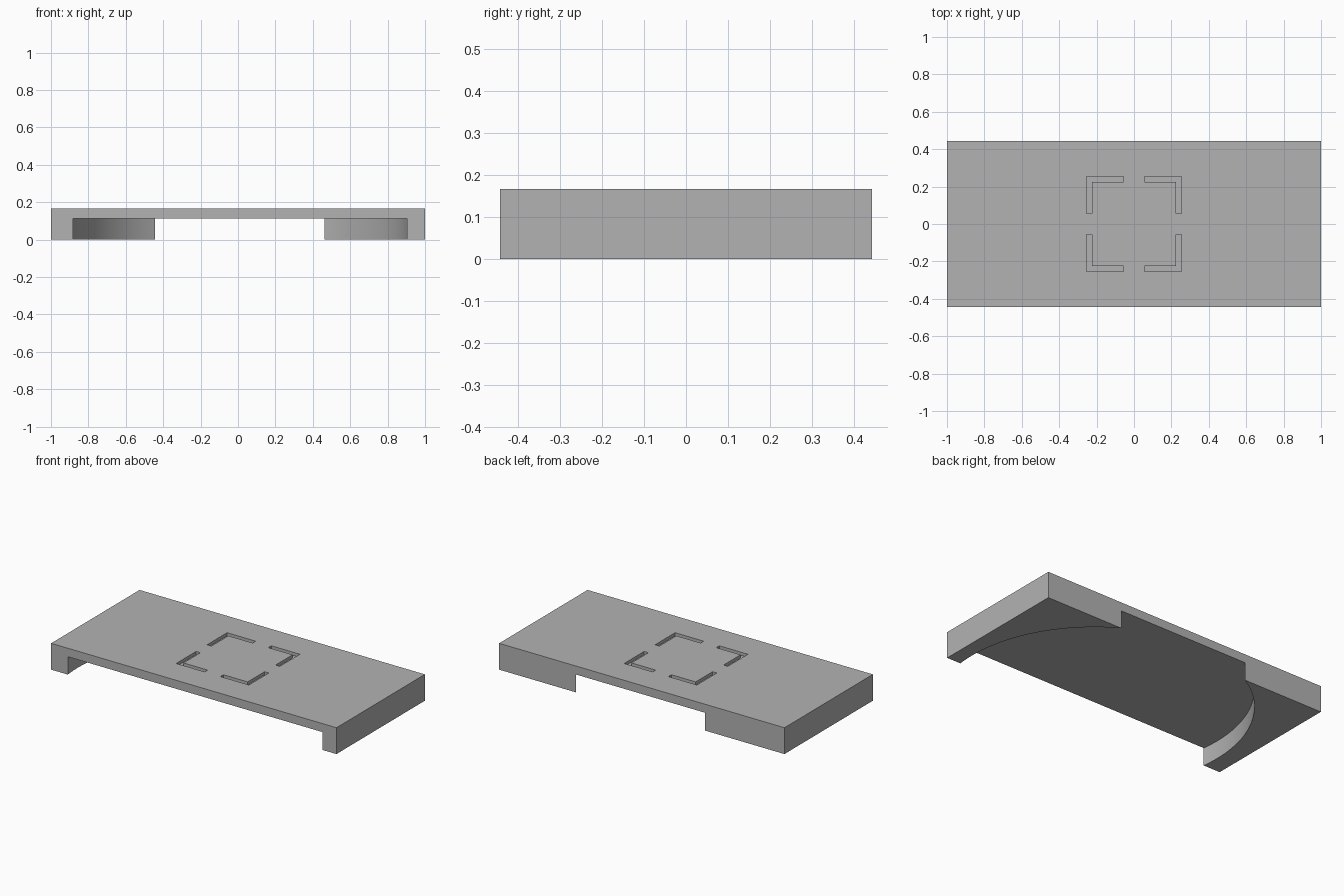
import bpy

default = bpy.data.objects.get("Cube")
if default:
    bpy.data.objects.remove(default, do_unlink=True)

WIDTH, DEPTH, HEIGHT = 2.0, 0.885, 0.167
CEILING = 0.113          # underside of the slab
GROOVE_DEPTH = 0.02
MARK, ARM, LINE = 0.255, 0.20, 0.03

grey = bpy.data.materials.new("plain grey")
grey.use_nodes = True
colour = (0.45, 0.45, 0.45, 1)
grey.diffuse_color = colour
grey.node_tree.nodes["Principled BSDF"].inputs["Base Color"].default_value = colour


def box(name, low, high):
    bpy.ops.mesh.primitive_cube_add(size=1, location=[(a + b) / 2 for a, b in zip(low, high)])
    obj = bpy.context.object
    obj.name = name
    obj.scale = [b - a for a, b in zip(low, high)]
    bpy.ops.object.transform_apply(location=True, rotation=False, scale=True)
    obj.data.materials.append(grey)
    return obj


def cut(target, cutter):
    cutter.hide_render = True
    mod = target.modifiers.new("cut", "BOOLEAN")
    mod.operation = "DIFFERENCE"
    mod.solver = "EXACT"
    mod.object = cutter
    bpy.ops.object.select_all(action="DESELECT")
    bpy.context.view_layer.objects.active = target
    target.select_set(True)
    bpy.ops.object.modifier_apply(modifier=mod.name)
    bpy.data.objects.remove(cutter, do_unlink=True)


# Slab with solid ends
base = box("base_plate", (-WIDTH / 2, -DEPTH / 2, 0), (WIDTH / 2, DEPTH / 2, HEIGHT))

# Round recess underneath, open at front and back
bpy.ops.mesh.primitive_cylinder_add(vertices=128, radius=0.90, depth=2 * CEILING,
                                    location=(0.01, -0.335, 0))
recess = bpy.context.object
recess.name = "recess_cutter"
recess.data.materials.append(grey)
cut(base, recess)

# Four L-shaped corner grooves in the top
bottom, top = HEIGHT - GROOVE_DEPTH, HEIGHT + GROOVE_DEPTH
for sx in (-1, 1):
    for sy in (-1, 1):
        for len_x, len_y in ((ARM, LINE), (LINE, ARM)):
            xs = sorted((sx * MARK, sx * (MARK - len_x)))
            ys = sorted((sy * MARK, sy * (MARK - len_y)))
            cut(base, box("groove_cutter", (xs[0], ys[0], bottom), (xs[1], ys[1], top)))

# Smooth the curved wall, keep all other edges sharp
base.select_set(True)
bpy.context.view_layer.objects.active = base
bpy.ops.object.shade_smooth_by_angle()
